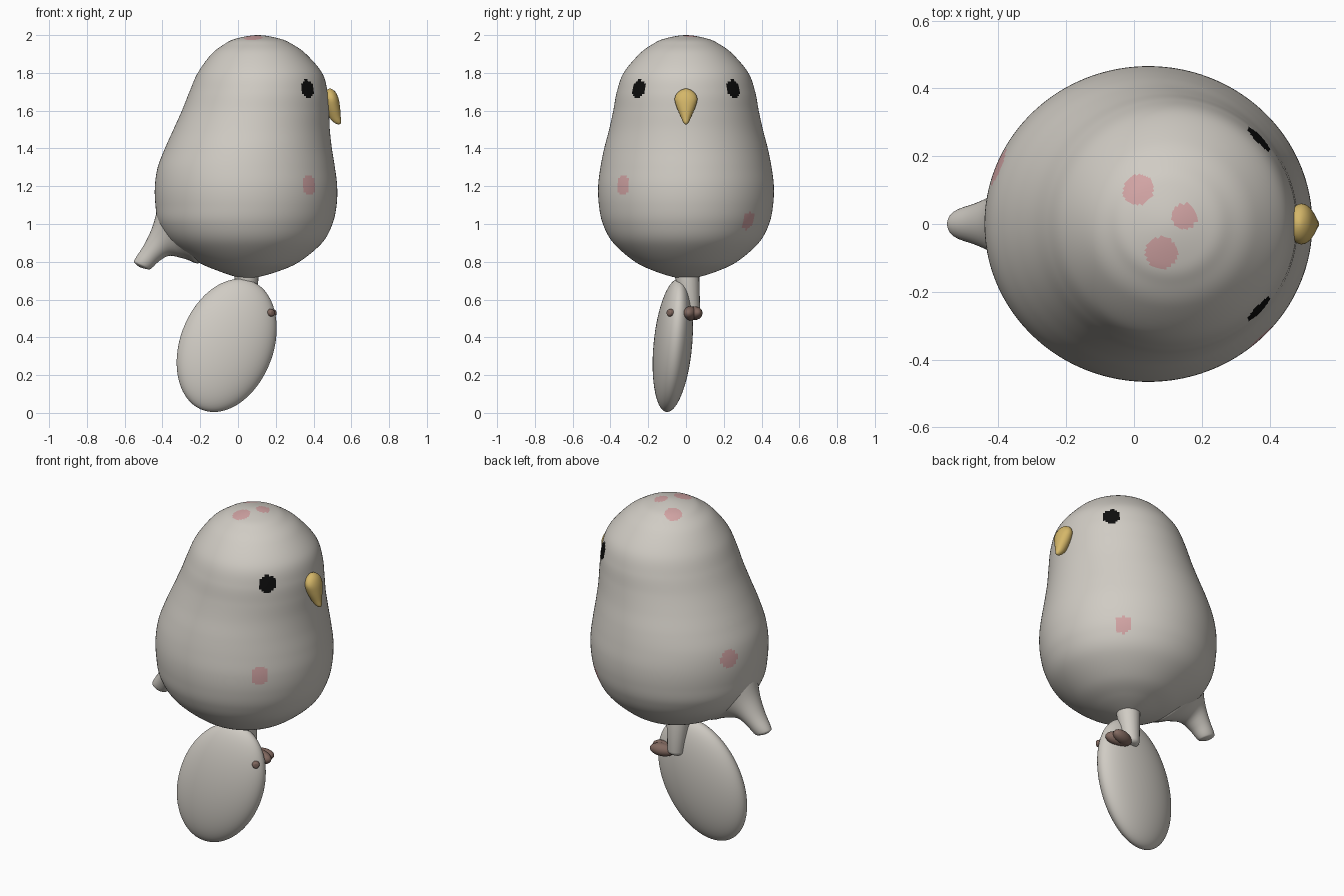
import bpy, bmesh, math
from mathutils import Vector, Matrix

if "Cube" in bpy.data.objects:
    bpy.data.objects.remove(bpy.data.objects["Cube"])


def material(name, rgb):
    m = bpy.data.materials.new(name)
    m.diffuse_color = (*rgb, 1)
    m.use_nodes = True
    m.node_tree.nodes["Principled BSDF"].inputs["Base Color"].default_value = m.diffuse_color
    return m


GREY = material("warm grey", (0.63, 0.60, 0.55))
PINK = material("spot pink", (0.64, 0.37, 0.37))
BLACK = material("eye black", (0.004, 0.004, 0.004))
YELLOW = material("beak yellow", (0.66, 0.47, 0.14))
BROWN = material("foot brown", (0.22, 0.14, 0.115))


def finish(name, bm, mats):
    bmesh.ops.remove_doubles(bm, verts=bm.verts, dist=1e-5)
    bmesh.ops.recalc_face_normals(bm, faces=bm.faces)
    for f in bm.faces:
        f.smooth = True
    me = bpy.data.meshes.new(name)
    bm.to_mesh(me)
    bm.free()
    for m in mats:
        me.materials.append(m)
    ob = bpy.data.objects.new(name, me)
    bpy.context.collection.objects.link(ob)
    return ob


def smooth_rows(rows, steps):
    """Catmull-Rom through rows (x1, z1, x2, z2, ry); both ends are poles."""
    def mirrored(r):
        return (r[2], r[3], r[0], r[1], -r[4])
    p = [mirrored(rows[1])] + list(rows) + [mirrored(rows[-2])]
    out = []
    for i in range(1, len(p) - 2):
        for s in range(steps):
            t = s / steps
            out.append([0.5 * (2 * b + (c - a) * t + (2 * a - 5 * b + 4 * c - d) * t * t
                               + (3 * b - a - 3 * c + d) * t ** 3)
                        for a, b, c, d in zip(*p[i - 1:i + 3])])
    return out + [rows[-1]]


def loft(name, rows, mats, segs=32, steps=4):
    """Elliptical rings spanned between two outline points in the xz plane."""
    bm = bmesh.new()
    prev = None
    for x1, z1, x2, z2, ry in smooth_rows(rows, steps):
        c = Vector(((x1 + x2) / 2, 0, (z1 + z2) / 2))
        u = Vector(((x2 - x1) / 2, 0, (z2 - z1) / 2))
        ring = []
        for k in range(segs):
            a = 2 * math.pi * k / segs
            ring.append(bm.verts.new(c + u * math.cos(a) + Vector((0, ry * math.sin(a), 0))))
        if prev:
            for k in range(segs):
                j = (k + 1) % segs
                bm.faces.new((prev[k], prev[j], ring[j], ring[k]))
        prev = ring
    return finish(name, bm, mats)


def ellipsoid(name, matrix, mat, segs=24):
    bm = bmesh.new()
    bmesh.ops.create_uvsphere(bm, u_segments=segs, v_segments=segs // 2, radius=1, matrix=matrix)
    return finish(name, bm, [mat])


def limb(name, a, b, r1, r2, mat):
    """Tapered rod from a to b with softened ends."""
    a, b = Vector(a), Vector(b)
    d = b - a
    bm = bmesh.new()
    rot = d.to_track_quat('Z', 'Y').to_matrix().to_4x4()
    bmesh.ops.create_cone(bm, cap_ends=True, segments=20, radius1=r1, radius2=r2,
                          depth=d.length, matrix=Matrix.Translation((a + b) / 2) @ rot)
    rims = [e for e in bm.edges if any(len(f.verts) > 4 for f in e.link_faces)]
    bmesh.ops.bevel(bm, geom=rims, offset=min(r1, r2) * 0.5, segments=4, affect='EDGES', profile=0.5)
    return finish(name, bm, [mat])


# Body: z, left, right, half depth
profile = [(2.0, .105, .105, 0), (1.98, -.015, .225, .117), (1.95, -.075, .29, .18),
           (1.9, -.14, .36, .247), (1.8, -.213, .445, .33), (1.7, -.257, .474, .366),
           (1.6, -.297, .482, .385), (1.5, -.342, .486, .407), (1.4, -.387, .497, .433),
           (1.3, -.425, .513, .453), (1.2, -.44, .525, .465), (1.1, -.437, .522, .461),
           (1.0, -.42, .5, .44), (.9, -.355, .445, .385), (.8, -.215, .325, .27),
           (.75, -.1, .215, .165), (.72, -.01, .11, .07), (.71, .045, .045, 0)]
body = loft("body", [(l, z, r, z, d) for z, l, r, d in profile], [GREY, PINK, BLACK],
            segs=176, steps=9)

# Eyes and spots painted on the body: position, radius, material index
marks = [((.375, -.25, 1.72), .048, 2), ((.375, .25, 1.72), .048, 2),
         ((.012, .105, 1.975), .047, 1), ((.145, .02, 1.995), .038, 1),
         ((.08, -.09, 1.985), .048, 1), ((.38, -.335, 1.205), .05, 1),
         ((.345, .335, 1.02), .048, 1), ((-.4, .165, 1.25), .052, 1)]
polys = body.data.polygons
for pos, radius, idx in marks:
    pos = Vector(pos)
    centre = min(polys, key=lambda f: (f.center - pos).length).center.copy()
    for f in polys:
        if (f.center - centre).length < radius:
            f.material_index = idx

# Tail flaring out of the body
loft("tail", [(-.25, .98, -.25, .98, 0), (-.40, 1.15, -.2, .80, .19),
              (-.428, 1.07, -.28, .815, .13), (-.455, .98, -.36, .832, .088),
              (-.497, .89, -.415, .805, .064), (-.545, .815, -.455, .768, .048),
              (-.548, .795, -.475, .76, .035), (-.52, .772, -.52, .772, 0)], [GREY])

# Beak
loft("beak", [(.487, 1.717, .487, 1.717, 0), (.46, 1.70, .515, 1.70, .04),
              (.455, 1.665, .532, 1.665, .06), (.46, 1.62, .54, 1.62, .05),
              (.48, 1.57, .544, 1.565, .028), (.505, 1.54, .545, 1.535, .014),
              (.53, 1.527, .53, 1.527, 0)], [YELLOW])

# Wing: a leaning flattened ellipsoid below the body (columns are half axes)
lean = Matrix(((.265, 0, 0, -.06), (.0245, .104, 0, -.07), (.0906, .0807, .3306, .357), (0, 0, 0, 1)))
ellipsoid("wing", lean, GREY, 64)

# Leg and foot
limb("leg", (.045, .03, .515), (.045, 0, .78), .045, .07, GREY)
for i, (tip, r) in enumerate([((.175, .062, .53), .036), ((.19, .012, .528), .038)]):
    a, b = Vector((.07, .035, .525)), Vector(tip)
    d = b - a
    m = (Matrix.Translation((a + b) / 2) @ d.to_track_quat('Z', 'Y').to_matrix().to_4x4()
         @ Matrix.Diagonal((r, r, d.length / 2 + .015, 1)))
    ellipsoid(f"toe_{i + 1}", m, BROWN)
limb("inner_toe", (.08, .03, .525), (.185, -.095, .53), .035, .018, BROWN)
